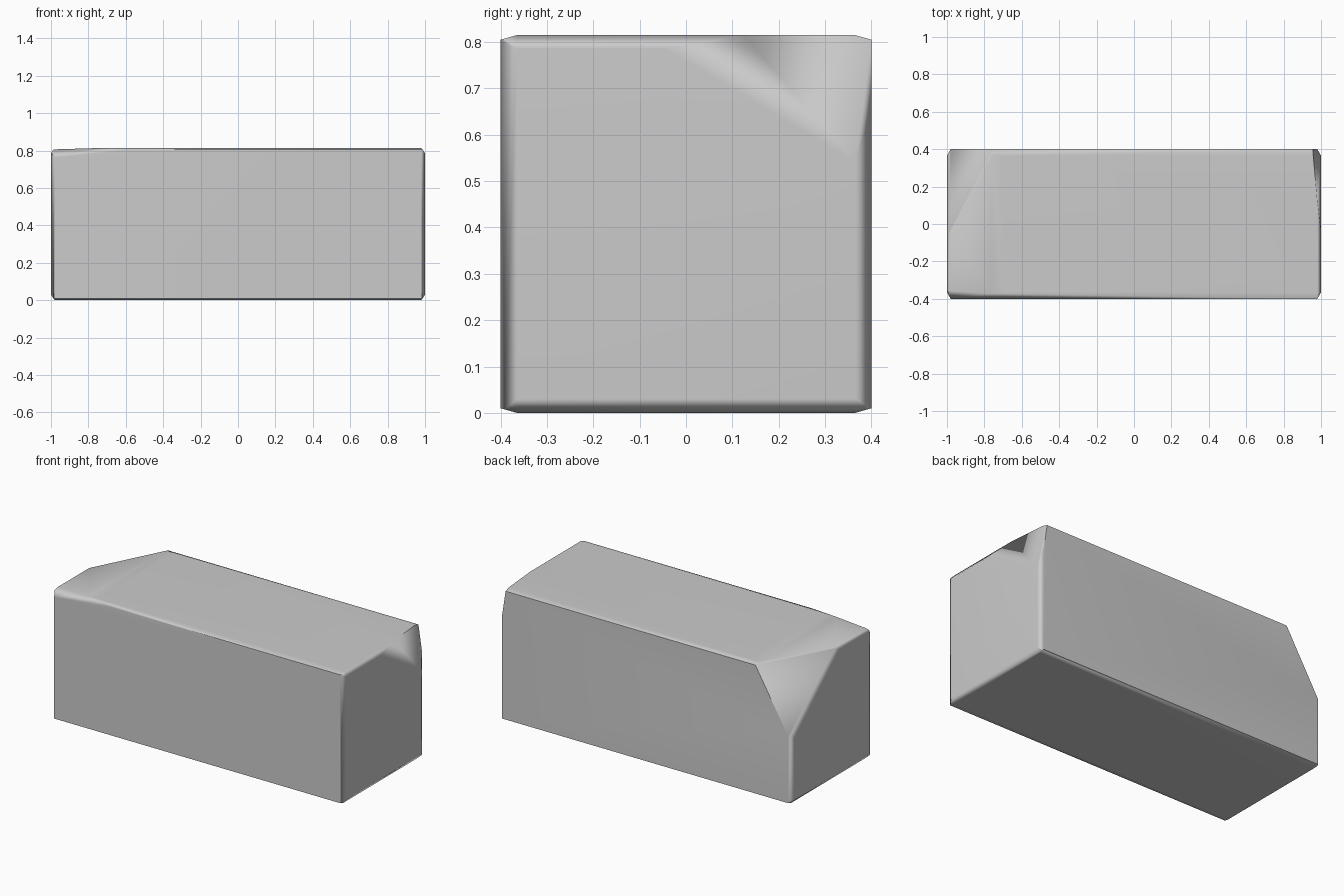
import bpy, bmesh, math
from mathutils import Vector

if "Cube" in bpy.data.objects:
    bpy.data.objects.remove(bpy.data.objects["Cube"])

H = 0.815
CENTRE = Vector((0, 0, H / 2))
bm = bmesh.new()
bmesh.ops.create_cube(bm, size=1)
for v in bm.verts:
    v.co = (v.co.x * 2, v.co.y * 0.8, (v.co.z + 0.5) * H)


def slice_off(point, normal):
    """Remove everything outside a plane and close the convex body again."""
    geom = bm.verts[:] + bm.edges[:] + bm.faces[:]
    bmesh.ops.bisect_plane(bm, geom=geom, plane_co=point, plane_no=normal,
                           dist=1e-5, clear_outer=True)
    bmesh.ops.holes_fill(bm, edges=[e for e in bm.edges if e.is_boundary], sides=0)


def slice_by_points(a, b, c):
    a, b, c = Vector(a), Vector(b), Vector(c)
    n = (b - a).cross(c - a).normalized()
    if n.dot(a - CENTRE) < 0:
        n = -n
    slice_off(a, n)
    return n


def soften(point, n, face_normal, depth=0.005):
    m = (n + Vector(face_normal)).normalized()
    slice_off(Vector(point) - m * depth, m)


# Gentle fall of the top at the left end
slice_by_points((-0.7, 0, H), (-0.7, 0.3, H), (-1, 0, 0.806))

# Large broken corner at the back left, with softened rims
n = slice_by_points((-1, -0.08, 0.81), (-0.75, 0.4, H), (-1, 0.4, 0.39))
soften((-0.75, 0.4, H), n, (0, 0, 1))
soften((-1, 0.4, 0.39), n, (-1, 0, 0))

# Shallow broken corner at the back right
slice_by_points((1, -0.07, 0.80), (0.955, 0.4, H), (1, 0.4, 0.52))

# Small worn corner at the front left
slice_by_points((-0.6, -0.4, 0.803), (-1, -0.4, 0.76), (-1, -0.36, 0.80))

# Worn edges all round: lengthwise, crosswise and upright
for s in (-1, 1):
    for z, d in ((0, 1), (H, -1)):
        slice_by_points((0, s * 0.365, z), (1, s * 0.365, z), (0, s * 0.4, z + d * 0.01))
        slice_by_points((s * 0.98, 0, z), (s * 0.98, 1, z), (s, 0, z + d * 0.03))
    for t in (-1, 1):
        slice_by_points((s, t * 0.365, 0), (s, t * 0.365, 1), (s * 0.98, t * 0.4, 0))

bmesh.ops.remove_doubles(bm, verts=bm.verts, dist=1e-4)
bmesh.ops.recalc_face_normals(bm, faces=bm.faces)
mesh = bpy.data.meshes.new("stone_block")
bm.to_mesh(mesh)
bm.free()
block = bpy.data.objects.new("stone_block", mesh)
bpy.context.collection.objects.link(block)

# Smooth worn edges, flat broad faces
bpy.context.view_layer.objects.active = block
block.select_set(True)
bpy.ops.object.shade_smooth_by_angle(angle=math.radians(62))
block.modifiers.new("flat_faces", 'WEIGHTED_NORMAL').keep_sharp = True
